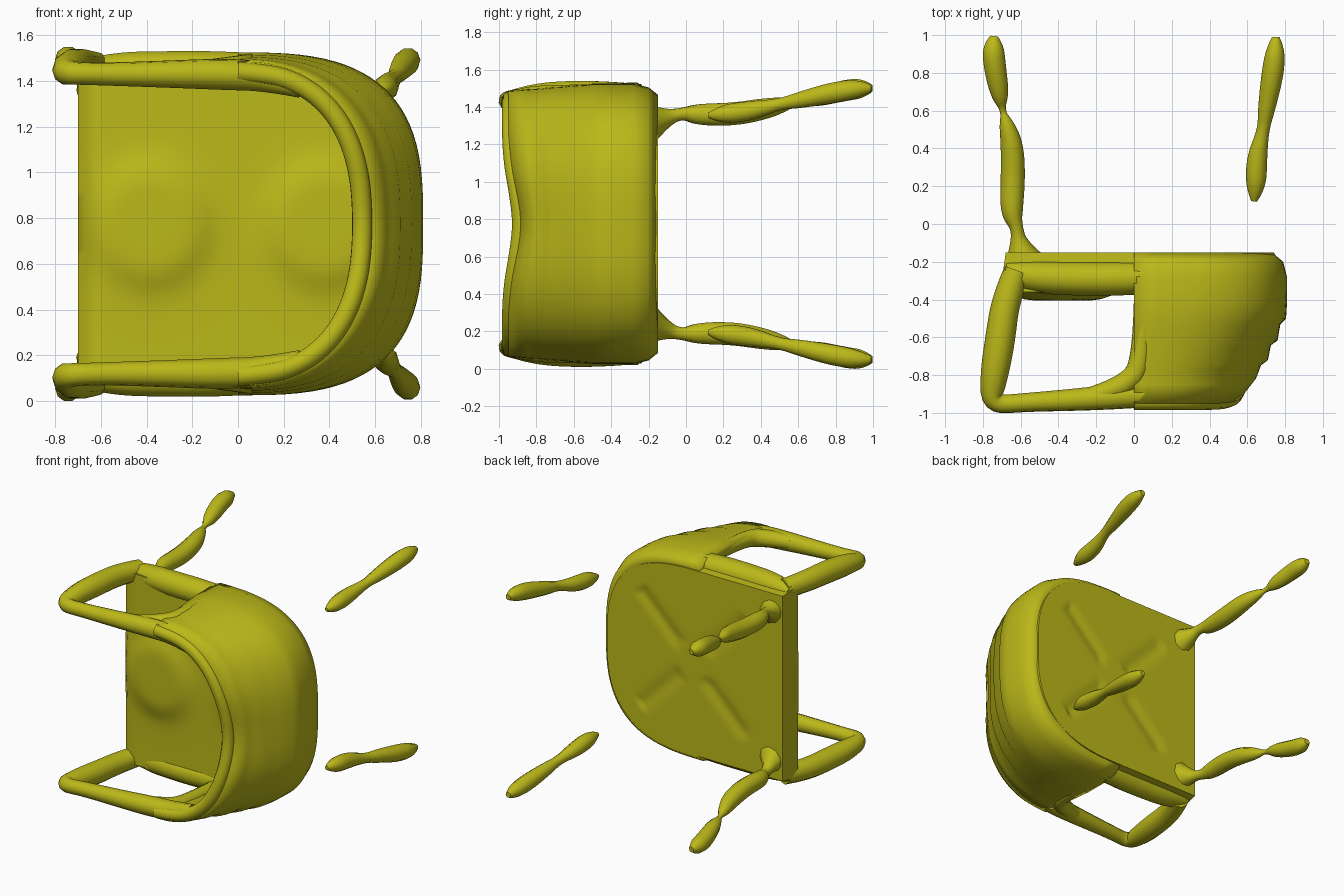
import bpy, bmesh, math

if "Cube" in bpy.data.objects:
    bpy.data.objects.remove(bpy.data.objects["Cube"])

MID = 0.775          # mirror plane height of the chair lying on its back
mat = bpy.data.materials.new("olive")
mat.diffuse_color = (0.50, 0.48, 0.01, 1)
mat.use_nodes = True
mat.node_tree.nodes["Principled BSDF"].inputs["Base Color"].default_value = mat.diffuse_color


def finish(ob, angle=50):
    ob.data.materials.append(mat)
    bpy.ops.object.select_all(action='DESELECT')
    ob.select_set(True)
    bpy.context.view_layer.objects.active = ob
    bpy.ops.object.shade_smooth_by_angle(angle=math.radians(angle))


def mesh_object(name, bm):
    bmesh.ops.recalc_face_normals(bm, faces=bm.faces)
    me = bpy.data.meshes.new(name)
    bm.to_mesh(me)
    bm.free()
    ob = bpy.data.objects.new(name, me)
    bpy.context.collection.objects.link(ob)
    return ob


def tube(name, pts, side=1):
    """Soft tube through (x, y, z from mid, radius), mirrored by side."""
    cu = bpy.data.curves.new(name, 'CURVE')
    cu.dimensions = '3D'
    cu.bevel_depth = 1
    cu.bevel_resolution = 3
    cu.use_fill_caps = True
    cu.resolution_u = 5
    sp = cu.splines.new('NURBS')
    sp.points.add(len(pts) - 1)
    for p, (x, y, z, r) in zip(sp.points, pts):
        p.co = (x, y, MID + side * z, 1)
        p.radius = r
    sp.order_u = 3
    sp.use_endpoint_u = True
    tmp = bpy.data.objects.new(name, cu)
    bpy.context.collection.objects.link(tmp)
    me = bpy.data.meshes.new_from_object(
        tmp.evaluated_get(bpy.context.evaluated_depsgraph_get()))
    bpy.data.objects.remove(tmp)
    ob = bpy.data.objects.new(name, me)
    bpy.context.collection.objects.link(ob)
    finish(ob, 60)


def rounded(t, reach, half, n):
    """Point on the rounded back outline, t from -90 to 90 degrees."""
    c, s = math.cos(t), math.sin(t)
    return (reach * max(c, 0) ** (2 / n),
            half * math.copysign(abs(s) ** (2 / n), s))


# Back shell: stacked outlines, tapering toward the rim with soft terraces
levels = [(-0.15, 0.73, 0.69, 2.8), (-0.20, 0.79, 0.73, 2.9),
          (-0.28, 0.81, 0.75, 2.95), (-0.42, 0.81, 0.75, 2.9),
          (-0.50, 0.805, 0.75, 2.8), (-0.53, 0.775, 0.745, 2.8),
          (-0.62, 0.76, 0.74, 2.7), (-0.65, 0.725, 0.735, 2.65),
          (-0.74, 0.71, 0.73, 2.6), (-0.77, 0.675, 0.725, 2.5),
          (-0.85, 0.65, 0.72, 2.45), (-0.95, 0.58, 0.71, 2.4)]
N = 48
ANG = [math.pi * (i / N - 0.5) for i in range(N + 1)]


def dip(z):
    return 0.06 * math.exp(-(z / 0.25) ** 2)


bm = bmesh.new()
rows = []
for y, reach, half, n in levels:
    row = []
    for t in ANG:
        x, z = rounded(t, reach, half, n)
        k = max(0, (-y - 0.6) / 0.35)
        row.append(bm.verts.new((x, y + k * dip(z), MID + z)))
    rows.append(row)
for a, b in zip(rows, rows[1:]):
    for i in range(N):
        bm.faces.new((a[i], a[i + 1], b[i + 1], b[i]))
shell = mesh_object("back_shell", bm)
# make sure the wall grows inward from the outer outline
far = max(shell.data.polygons, key=lambda p: p.center.x)
if far.normal.x < 0:
    shell.data.flip_normals()
so = shell.modifiers.new("thickness", 'SOLIDIFY')
so.thickness = 0.07
so.offset = -1
finish(shell, 60)

# Seat: cushion with two low round pads on top and a crossed underside
bm = bmesh.new()
NX, NZ = 56, 48


def edge_half(x):
    if x <= 0:
        return 0.70
    return 0.70 * max(0.0, 1 - (x / 0.77) ** 2.8) ** (1 / 2.8)


def seat_top(x, z):
    y = -0.30 - 0.06 * min(1, max(0, (x + 0.69) / 0.07)) ** 0.5
    for cx in (-0.38, 0.38):
        d = math.hypot((x - cx) / 0.25, z / 0.27)
        y -= 0.045 / (1 + d ** 8)
    return y


def seat_under(x, z):
    d = min(abs(x - 0.05 - z), abs(x - 0.05 + z))
    r = math.hypot(x - 0.05, z)
    groove = 0.015 * math.exp(-(d / 0.06) ** 2) if 0.15 < r < 0.6 else 0
    return -0.15 - groove


grids = []
for fn in (seat_top, seat_under):
    g = []
    for i in range(NX + 1):
        x = -0.70 + (0.765 + 0.70) * math.sin(math.pi / 2 * i / NX)
        h = edge_half(x)
        if fn is seat_under:
            x *= 0.97
            h *= 0.97
        g.append([])
        for j in range(NZ + 1):
            z = h * (2 * j / NZ - 1)
            g[i].append(bm.verts.new((x, fn(x, z), MID + z)))
    for i in range(NX):
        for j in range(NZ):
            bm.faces.new((g[i][j], g[i + 1][j], g[i + 1][j + 1], g[i][j + 1]))
    grids.append(g)
loops = [[g[i][0] for i in range(NX + 1)] + [g[NX][j] for j in range(1, NZ + 1)]
         + [g[i][NZ] for i in range(NX - 1, -1, -1)]
         + [g[0][j] for j in range(NZ - 1, 0, -1)] for g in grids]
a, b = loops
for i in range(len(a)):
    k = (i + 1) % len(a)
    bm.faces.new((a[i], a[k], b[k], b[i]))
finish(mesh_object("seat", bm), 50)

# Rim along the top of the back
rim = []
for t in ANG[::3]:
    x, z = rounded(t, 0.545, 0.665, 2.4)
    rim.append((x, -0.94 + dip(z), z, 0.045))
tube("back_rim", rim)

# Armrest loops, side rails and legs, mirrored across the middle
for side, tag in ((1, "upper"), (-1, "lower")):
    tube(f"arm_loop_{tag}", [
        (-0.62, -0.25, 0.68, 0.07), (-0.68, -0.40, 0.69, 0.075),
        (-0.71, -0.62, 0.69, 0.08), (-0.74, -0.80, 0.68, 0.075),
        (-0.76, -0.96, 0.66, 0.05), (-0.58, -0.945, 0.655, 0.05),
        (-0.30, -0.93, 0.655, 0.06), (-0.05, -0.91, 0.655, 0.07),
        (0.12, -0.90, 0.645, 0.065), (0.28, -0.92, 0.60, 0.05)], side)
    # web where the armrest widens into the shell
    tube(f"arm_web_{tag}", [
        (-0.22, -0.91, 0.66, 0.05), (-0.02, -0.86, 0.67, 0.065),
        (0.05, -0.70, 0.69, 0.055), (0.05, -0.35, 0.70, 0.05)], side)
    tube(f"side_rail_{tag}", [
        (-0.68, -0.26, 0.66, 0.06), (-0.55, -0.28, 0.67, 0.085),
        (-0.30, -0.29, 0.67, 0.09), (-0.05, -0.29, 0.67, 0.09),
        (0.25, -0.28, 0.66, 0.08)], side)
    tube(f"front_leg_{tag}", [
        (-0.58, -0.20, 0.54, 0.11), (-0.61, -0.10, 0.57, 0.045),
        (-0.62, -0.02, 0.59, 0.03), (-0.65, 0.06, 0.585, 0.06),
        (-0.64, 0.25, 0.585, 0.065), (-0.645, 0.42, 0.615, 0.06),
        (-0.675, 0.53, 0.64, 0.04), (-0.695, 0.60, 0.65, 0.008),
        (-0.71, 0.68, 0.67, 0.05), (-0.74, 0.85, 0.715, 0.06),
        (-0.745, 0.95, 0.725, 0.055), (-0.74, 0.995, 0.725, 0.02)], side)
    tube(f"rear_leg_{tag}", [
        (0.635, 0.12, 0.58, 0.015), (0.645, 0.19, 0.585, 0.055),
        (0.65, 0.35, 0.605, 0.055), (0.685, 0.50, 0.64, 0.03),
        (0.70, 0.60, 0.66, 0.045), (0.735, 0.80, 0.705, 0.06),
        (0.75, 0.93, 0.725, 0.05), (0.75, 0.99, 0.725, 0.02)], side)
